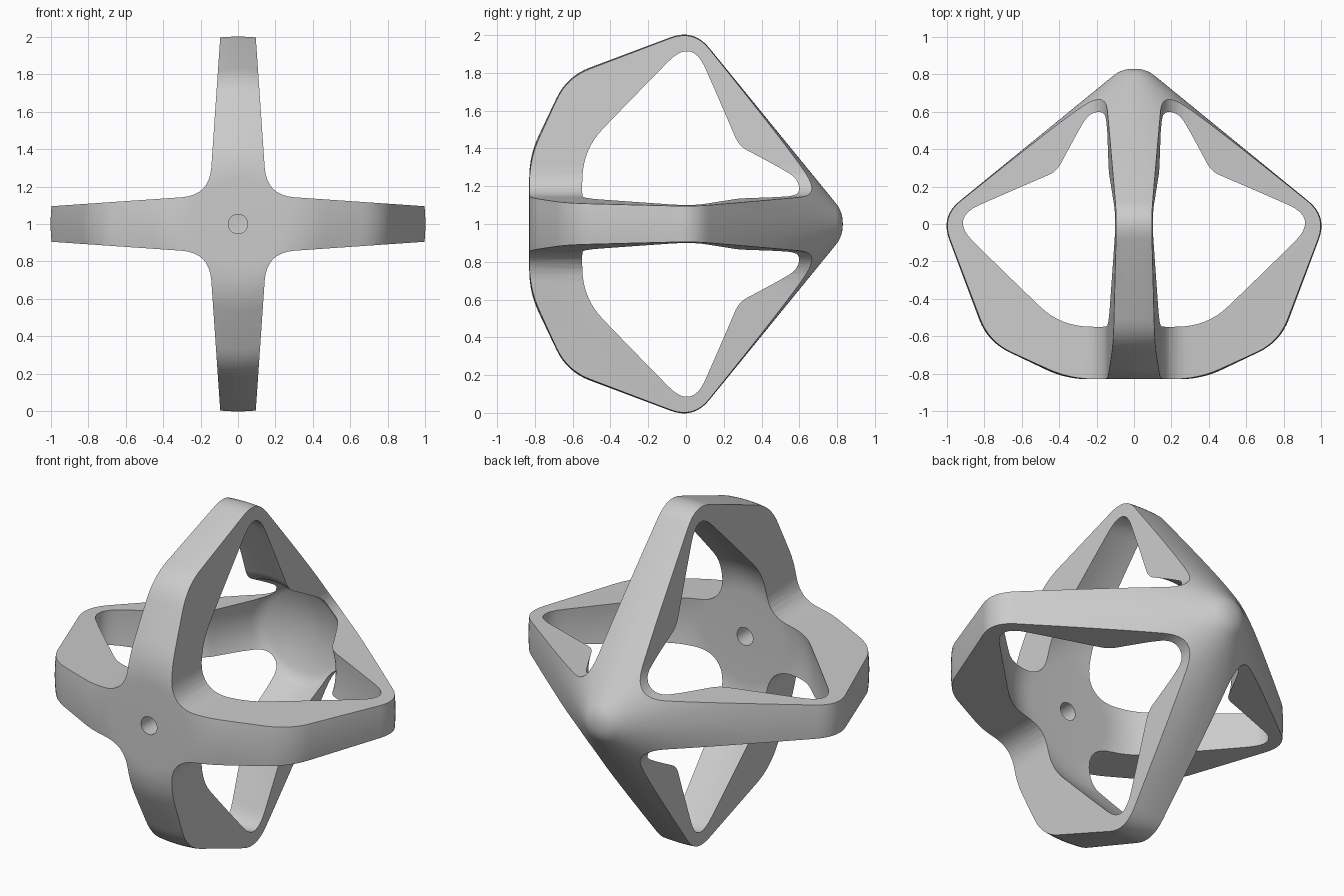
import bpy, bmesh, math
from mathutils import Vector, Matrix

if "Cube" in bpy.data.objects:
    bpy.data.objects.remove(bpy.data.objects["Cube"], do_unlink=True)

SEGMENTS = 128
CENTRE = Vector((0, 0, 1))


def rounded(corners, steps=8):
    """Path through (a, b, rounding) corners, each softened by a short curve."""
    path = []
    for i, (a, b, d) in enumerate(corners):
        p = Vector((a, b))
        if d == 0:
            path.append(p)
            continue
        before = Vector(corners[i - 1][:2])
        after = Vector(corners[(i + 1) % len(corners)][:2])
        start = p + (before - p).normalized() * d
        end = p + (after - p).normalized() * d
        for k in range(steps + 1):
            t = k / steps
            path.append(start * (1 - t) ** 2 + p * 2 * t * (1 - t) + end * t * t)
    return path


def finish(name, bm):
    bmesh.ops.remove_doubles(bm, verts=bm.verts, dist=1e-5)
    bmesh.ops.recalc_face_normals(bm, faces=bm.faces)
    mesh = bpy.data.meshes.new(name)
    bm.to_mesh(mesh)
    bm.free()
    obj = bpy.data.objects.new(name, mesh)
    bpy.context.collection.objects.link(obj)
    obj.location = CENTRE
    return obj


def lathe(name, corners):
    """Solid turned around the front-to-back axis from (radius, y) corners."""
    bm = bmesh.new()
    verts = [bm.verts.new((r, y, 0)) for r, y in rounded(corners)]
    edges = [bm.edges.new(pair) for pair in zip(verts, verts[1:])]
    bmesh.ops.spin(bm, geom=verts + edges, axis=(0, 1, 0), cent=(0, 0, 0),
                   angle=math.tau, steps=SEGMENTS, use_merge=True)
    return finish(name, bm)


def cross_prism(name):
    """Four tapered arms with filleted inner corners, extruded along y."""
    quarter = rounded([(1.1, -0.088, 0), (1.1, 0.088, 0),
                       (0.153, 0.153, 0.15), (0.088, 1.1, 0)])[1:-1]
    bm = bmesh.new()
    verts = []
    for turn in range(4):
        spin = Matrix.Rotation(turn * math.pi / 2, 2)
        for p in quarter + [Vector((0.088, 1.1))]:
            x, z = spin @ p
            verts.append(bm.verts.new((x, -1, z)))
    face = bm.faces.new(verts)
    grown = bmesh.ops.extrude_face_region(bm, geom=[face])["geom"]
    bmesh.ops.translate(bm, vec=(0, 2, 0),
                        verts=[g for g in grown if isinstance(g, bmesh.types.BMVert)])
    return finish(name, bm)


def carve(target, cutter, operation):
    mod = target.modifiers.new(cutter.name, "BOOLEAN")
    mod.operation, mod.object, mod.solver = operation, cutter, "EXACT"
    bpy.context.view_layer.objects.active = target
    bpy.ops.object.modifier_apply(modifier=mod.name)
    bpy.data.objects.remove(cutter, do_unlink=True)


# Turned outer body: flat front, wide waist, conical back
frame = lathe("cross_frame", [
    (0, -0.83, 0), (0.363, -0.83, 0.12), (0.783, -0.63, 0.13),
    (1.034, 0.04, 0.13), (0.065, 0.83, 0.06), (0, 0.83, 0)])

# Hollow inside
cavity = lathe("cavity_cutter", [
    (0, -0.55, 0), (0.41, -0.55, 0.15), (0.991, 0.031, 0.175),
    (0.435, 0.28, 0.05), (0.28, 0.6, 0.05), (0, 0.7, 0)])

# Round hole in the front hub
hole = lathe("hole_cutter", [(0, -1, 0), (0.052, -1, 0), (0.052, -0.4, 0), (0, -0.4, 0)])

carve(frame, cross_prism("arm_cutter"), "INTERSECT")
carve(frame, cavity, "DIFFERENCE")
carve(frame, hole, "DIFFERENCE")

# Single grey finish
grey = bpy.data.materials.new("light_grey")
grey.use_nodes = True
colour = (0.6, 0.6, 0.6, 1)
grey.diffuse_color = colour
grey.node_tree.nodes["Principled BSDF"].inputs["Base Color"].default_value = colour
frame.data.materials.clear()
frame.data.materials.append(grey)

# Smooth surfaces with crisp cut edges
bpy.ops.object.select_all(action="DESELECT")
frame.select_set(True)
bpy.context.view_layer.objects.active = frame
bpy.ops.object.shade_smooth_by_angle(angle=math.radians(30))
